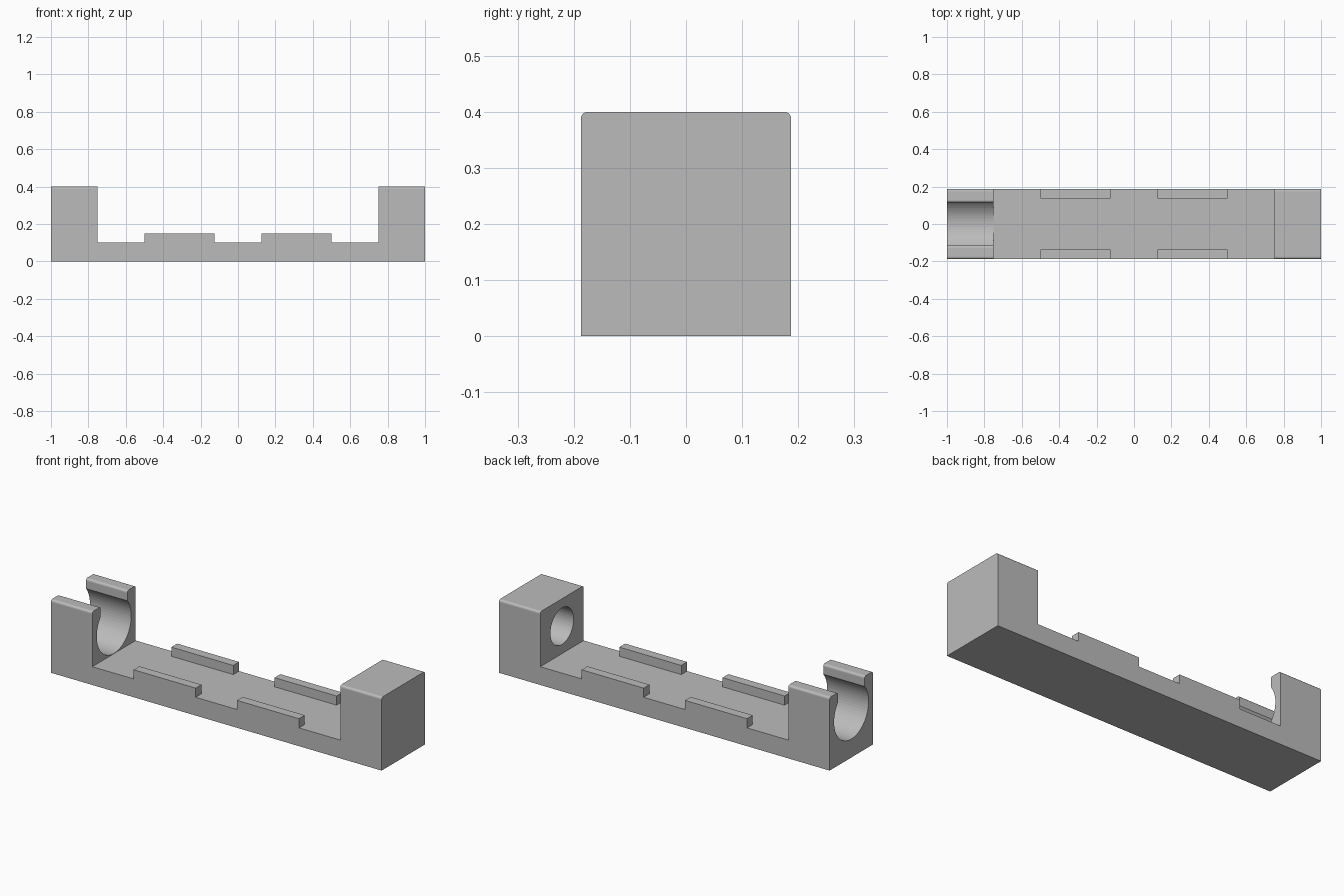
import bpy, bmesh, math

if "Cube" in bpy.data.objects:
    bpy.data.objects.remove(bpy.data.objects["Cube"])

grey = bpy.data.materials.new("plain grey")
grey.diffuse_color = (0.5, 0.5, 0.5, 1)
grey.use_nodes = True
grey.node_tree.nodes["Principled BSDF"].inputs["Base Color"].default_value = grey.diffuse_color


def prism(name, profile, x0, x1):
    """Extrude a (y, z) profile along x."""
    bm = bmesh.new()
    face = bm.faces.new([bm.verts.new((x0, y, z)) for y, z in profile])
    new = bmesh.ops.extrude_face_region(bm, geom=[face])["geom"]
    bmesh.ops.translate(bm, vec=(x1 - x0, 0, 0),
                        verts=[v for v in new if isinstance(v, bmesh.types.BMVert)])
    bmesh.ops.recalc_face_normals(bm, faces=bm.faces)
    mesh = bpy.data.meshes.new(name)
    bm.to_mesh(mesh)
    bm.free()
    mesh.materials.append(grey)
    obj = bpy.data.objects.new(name, mesh)
    bpy.context.collection.objects.link(obj)
    return obj


def rect(y0, y1, z0, z1):
    return [(y0, z0), (y1, z0), (y1, z1), (y0, z1)]


def arc(cy, cz, r, a0, a1, n):
    return [(cy + r * math.cos(math.radians(a0 + (a1 - a0) * i / n)),
             cz + r * math.sin(math.radians(a0 + (a1 - a0) * i / n)))
            for i in range(n + 1)]


def cut(target, cutter):
    mod = target.modifiers.new("cut", 'BOOLEAN')
    mod.operation = 'DIFFERENCE'
    mod.solver = 'EXACT'
    mod.object = cutter
    bpy.context.view_layer.objects.active = target
    bpy.ops.object.modifier_apply(modifier=mod.name)
    bpy.data.objects.remove(cutter)


W, H, FLOOR, R = 0.1875, 0.4, 0.1, 0.0125

# Body: long block with rounded upper edges
body = prism("holder_body",
             [(-W, 0), (W, 0)] + arc(W - R, H - R, R, 0, 90, 5)
             + arc(-W + R, H - R, R, 90, 180, 5), -1, 1)

# Open tray between the two end blocks
cut(body, prism("tray_cutter", rect(-0.3, 0.3, FLOOR, 0.6), -0.75, 0.75))

# Snap clip: round seat with a narrower mouth and rounded lips
seat_r, seat_z, lip = 0.149, 0.25, 0.115
a = math.degrees(math.acos(lip / seat_r))
mouth = arc(lip + R, H - R, R, 180, 90, 5)
clip = (arc(0, seat_z, seat_r, 180 - a, 360 + a, 44) + mouth
        + [(lip + R, 0.5), (-lip - R, 0.5)] + [(-y, z) for y, z in reversed(mouth)])
cut(body, prism("clip_cutter", clip, -1.1, -0.7))

# Blind round socket in the other end block
cut(body, prism("socket_cutter", arc(0, seat_z, 0.1, 0, 352.5, 47), 0.7, 0.95))

# Four low side rails on the tray floor
for end, x0 in (("left", -0.5), ("right", 0.125)):
    for side, y0 in (("front", -W), ("back", W - 0.05)):
        prism(f"{side}_{end}_rail", rect(y0, y0 + 0.05, FLOOR, 0.15), x0, x0 + 0.375)
